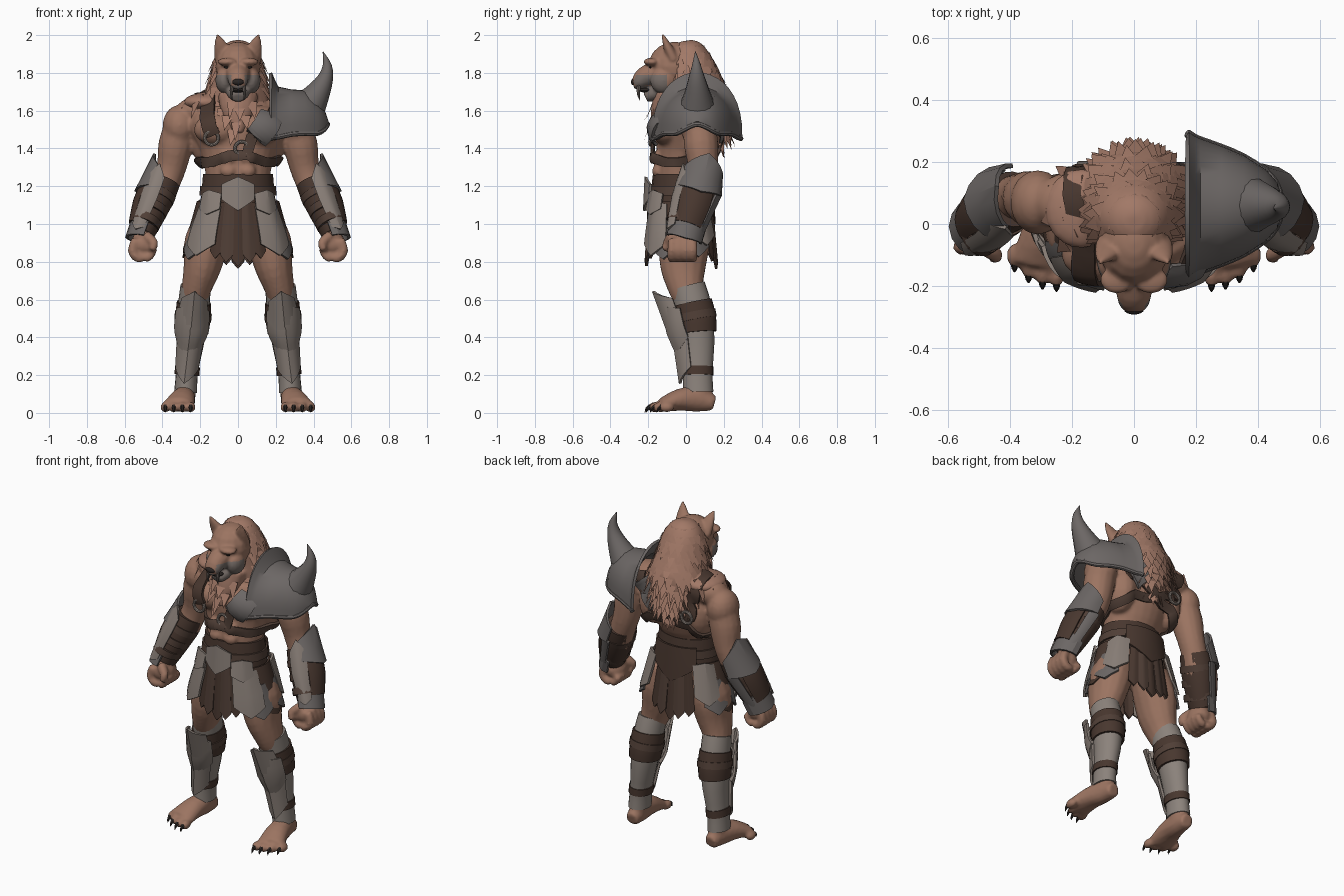
import bpy, bmesh, random
from math import sin, cos, pi, radians
from mathutils import Vector, Matrix
from mathutils.bvhtree import BVHTree

random.seed(4)
cube = bpy.data.objects.get("Cube")
if cube:
    bpy.data.objects.remove(cube)
X, Y = Vector((1, 0, 0)), Vector((0, 1, 0))
FRONT, OUT, BACK = pi / 2, 0, -pi / 2


def material(name, r, g, b):
    m = bpy.data.materials.new(name)
    m.use_nodes = True
    m.diffuse_color = (r, g, b, 1)
    for node in m.node_tree.nodes:
        if node.type == 'BSDF_PRINCIPLED':
            node.inputs['Base Color'].default_value = (r, g, b, 1)
            node.inputs['Roughness'].default_value = 0.8
    return m


skin = material("skin", .33, .175, .12)
fur = material("fur", .36, .19, .135)
muzzle_grey = material("grey muzzle fur", .18, .15, .135)
leather = material("dark leather", .065, .038, .028)
strap_brown = material("strap leather", .08, .049, .037)
steel = material("dark steel", .15, .135, .13)
pale = material("pale steel", .25, .21, .185)
cloth = material("leg cloth", .26, .225, .2)
black = material("claw black", .025, .02, .018)


def finish(name, bm, mat, thick=0, voxel=0, smooth=0, angle=40):
    """Turn a bmesh into a finished object with its modifiers applied."""
    bmesh.ops.recalc_face_normals(bm, faces=bm.faces)
    me = bpy.data.meshes.new(name)
    bm.to_mesh(me)
    bm.free()
    ob = bpy.data.objects.new(name, me)
    bpy.context.scene.collection.objects.link(ob)
    if thick:
        mod = ob.modifiers.new("Solidify", 'SOLIDIFY')
        mod.thickness, mod.offset = thick, 0
    if voxel:
        mod = ob.modifiers.new("Remesh", 'REMESH')
        mod.mode, mod.voxel_size = 'VOXEL', voxel
    if smooth:
        mod = ob.modifiers.new("Smooth", 'SMOOTH')
        mod.factor, mod.iterations = .5, smooth
    dg = bpy.context.evaluated_depsgraph_get()
    me = bpy.data.meshes.new_from_object(ob.evaluated_get(dg))
    ob.modifiers.clear()
    ob.data = me
    me.name = name
    me.materials.clear()
    me.materials.append(mat)
    for p in me.polygons:
        p.use_smooth = True
    me.set_sharp_from_angle(angle=radians(angle))
    return ob


def surface(ob):
    return BVHTree.FromPolygons([v.co for v in ob.data.vertices], [tuple(p.vertices) for p in ob.data.polygons])


def spline(pts, n):
    """Catmull-Rom through (x, y, z, ra, rb) tuples."""
    P = [Vector(p if len(p) == 5 else (*p, p[-1])) for p in pts]
    out = []
    for i in range(len(P) - 1):
        p0, p1, p2, p3 = P[max(i - 1, 0)], P[i], P[i + 1], P[min(i + 2, len(P) - 1)]
        for k in range(n):
            t = k / n
            out.append(p1 + (p2 - p0) * (t / 2) + (p0 * 2 - p1 * 5 + p2 * 4 - p3) * (t * t / 2)
                       + (p1 * 3 - p0 - p2 * 3 + p3) * (t ** 3 / 2))
    return out + [P[-1]]


def frames(path, ref):
    C = [Vector(p[:3]) for p in path]
    for i, p in enumerate(path):
        t = (C[min(i + 1, len(C) - 1)] - C[max(i - 1, 0)]).normalized()
        a = (ref - t * ref.dot(t)).normalized()
        yield C[i], t, a * p[3], t.cross(a) * p[4]


def grid(bm, rows, closed=False, s=1):
    V = [[bm.verts.new((s * p[0], p[1], p[2])) for p in row] for row in rows]
    n = len(V[0])
    for r, q in zip(V, V[1:]):
        for j in range(n if closed else n - 1):
            bm.faces.new((r[j], r[(j + 1) % n], q[(j + 1) % n], q[j]))
    if closed:
        bm.faces.new(V[0])
        bm.faces.new(V[-1])


def tube(bm, pts, both=True, n=3, seg=14, ref=X):
    rows = [[c + a * cos(2 * pi * j / seg) + b * sin(2 * pi * j / seg) for j in range(seg)]
            for c, t, a, b in frames(spline(pts, n), ref)]
    for s in (1, -1) if both else (1,):
        grid(bm, rows, True, s)


def blob(bm, c, r, both=True):
    for s in (1, -1) if both else (1,):
        m = Matrix.Translation((s * c[0], c[1], c[2])) @ Matrix.Diagonal((*r, 1))
        bmesh.ops.create_uvsphere(bm, u_segments=16, v_segments=10, radius=1, matrix=m)


def shell(name, pts, mid, half, mat, tip0=0, tip1=0, ridge=0, both=True):
    """Curved plate on part of a downward limb, with pointed ends and a centre ridge."""
    bm, rows, path = bmesh.new(), [], spline(pts, 2)
    for i, (c, t, a, b) in enumerate(frames(path, X)):
        f, row = i / (len(path) - 1), []
        for j in range(-4, 5):
            u, ang = 1 - abs(j) / 4, mid + half * j / 4
            shift = t * (u * (tip1 * f ** 2 - tip0 * (1 - f) ** 2))
            row.append(c + (a * cos(ang) + b * sin(ang)) * (1 + ridge * u) + shift)
        rows.append(row)
    for s in (1, -1) if both else (1,):
        grid(bm, rows, False, s)
    return finish(name, bm, mat, thick=.014, angle=25)


def wrap(name, pts, mat, both=True):
    bm = bmesh.new()
    tube(bm, pts, both, n=2, seg=20)
    return finish(name, bm, mat)


# Muscular body, fused into one skin
bm = bmesh.new()
tube(bm, [(0, 0, .96, .15, .12), (0, -.02, 1.12, .17, .13), (0, -.03, 1.25, .17, .13), (0, 0, 1.38, .2, .16),
          (0, .02, 1.52, .26, .18), (0, .05, 1.62, .2, .15), (0, .02, 1.74, .11, .12)], False, seg=24)
blob(bm, (.11, -.1, 1.5), (.125, .085, .085))
blob(bm, (.165, .07, 1.45), (.085, .11, .15))
blob(bm, (.19, .07, 1.6), (.14, .1, .08))
blob(bm, (.31, .07, 1.52), (.09, .105, .11))
for z in (1.28, 1.35):
    blob(bm, (.05, -.15, z), (.045, .03, .035))
tube(bm, [(.295, .07, 1.55, .085), (.33, .08, 1.42, .092), (.35, .09, 1.31, .08), (.38, .085, 1.22, .075),
          (.425, .06, 1.12, .08), (.49, 0, .97, .055), (.505, -.01, .9, .05)])
tube(bm, [(.11, 0, 1.03, .11), (.165, -.01, .9, .12, .135), (.19, -.015, .77, .1, .122), (.22, 0, .66, .08, .095),
          (.235, .03, .58, .074, .085), (.24, .055, .48, .08, .095), (.25, .06, .36, .065, .08),
          (.27, .06, .22, .052, .07), (.275, .07, .1, .052, .07), (.28, .08, .04, .045, .05)])
tube(bm, [(.275, .15, .05, .04, .04), (.28, .07, .07, .055, .065), (.295, -.03, .07, .07, .06),
          (.315, -.13, .04, .085, .037)])
# Fists and toes
blob(bm, (.5, -.02, .89), (.065, .08, .065))
for i in range(4):
    y = -.075 + .037 * i
    tube(bm, [(.54, y, .92, .024), (.56, y, .86, .025), (.53, y, .82, .025), (.47, y, .825, .022),
              (.445, y, .87, .02)], seg=8)
    blob(bm, (.25 + .045 * i, -.165 + .007 * i * i, .03), (.026, .04, .028))
tube(bm, [(.49, -.07, .94, .03), (.445, -.1, .9, .025), (.455, -.11, .86, .018)], seg=8)
body = finish("body", bm, skin, voxel=.011, smooth=4, angle=80)
body_tree = surface(body)

# Head with snout, brow, jaw and ears
bm = bmesh.new()
blob(bm, (0, -.06, 1.835), (.12, .14, .13), False)
blob(bm, (.055, -.18, 1.858), (.055, .045, .022))
blob(bm, (.07, -.12, 1.76), (.05, .07, .07))
tube(bm, [(0, -.1, 1.8, .085, .08), (0, -.2, 1.785, .062, .062), (0, -.255, 1.752, .05, .044),
          (0, -.28, 1.745, .032, .028)], False)
tube(bm, [(0, -.08, 1.72, .08, .055), (0, -.17, 1.69, .058, .042), (0, -.215, 1.67, .035, .027)], False)
tube(bm, [(.072, -.07, 1.88, .055, .035), (.092, -.1, 1.945, .036, .022), (.11, -.125, 2.005, .006)])
head = finish("head", bm, skin, voxel=.008, smooth=3, angle=80)
head.data.materials.append(muzzle_grey)
for p in head.data.polygons:
    c = p.center
    if c.y < -.1 and c.z < 1.79 and (abs(c.x) > .035 or c.z < 1.73):
        p.material_index = 1
head_tree = surface(head)

bm = bmesh.new()
blob(bm, (0, -.276, 1.752), (.032, .016, .018), False)
blob(bm, (0, -.215, 1.708), (.042, .036, .012), False)
for s in (1, -1):
    hit = head_tree.ray_cast(Vector((s * .057, -1, 1.83)), Y)[0]
    blob(bm, hit, (.02, .006, .006), False)
finish("nose_mouth_and_eyes", bm, black)

bm = bmesh.new()
tube(bm, [(.032, -.25, 1.735, .011), (.035, -.252, 1.69, .008), (.032, -.245, 1.655, .001)], seg=8)
finish("fangs", bm, muzzle_grey)

bm = bmesh.new()
for i in range(4):
    x, y = .25 + .045 * i, -.19 + .007 * i * i
    tube(bm, [(x, y, .035, .013), (x, y - .018, .022, .009), (x, y - .028, .002, .001)], seg=6)
finish("toe_claws", bm, black)

# Mane core, shoulder ruff and beard
bm = bmesh.new()
tube(bm, [(0, 0, 1.97, .03, .035), (0, .005, 1.94, .085, .08), (0, .02, 1.86, .13, .12), (0, .04, 1.75, .15, .15),
          (0, .075, 1.63, .18, .17), (0, .13, 1.53, .13, .13), (0, .17, 1.46, .05, .06)], False, seg=24)
blob(bm, (-.17, .05, 1.645), (.12, .13, .05), False)
tube(bm, [(0, -.09, 1.69, .11, .08), (0, -.125, 1.58, .085, .065), (0, -.16, 1.48, .025, .025)], False)
mane = finish("mane_core", bm, fur, voxel=.012, smooth=2, angle=80)
tree = surface(mane)

# Layered fur tufts
bm = bmesh.new()
for row in range(14):
    z = 1.945 - .037 * row
    axis = Vector((0, .01 + .011 * row, z))
    for k in range(18):
        a = (k + row % 2 / 2 + random.uniform(-.3, .3)) * pi / 9
        d = Vector((cos(a), sin(a), 0))
        hit, nor = tree.ray_cast(axis + d, -d)[:2]
        if hit is None or (hit.y < -.05 and hit.z > 1.67):
            continue
        side = Vector((-d.y, d.x, 0)) * random.uniform(.022, .034)
        length = random.uniform(.07, .11)
        tip = hit + nor * .026 - Vector((0, 0, length)) + d * .016
        L, R, T = bm.verts.new(hit - side), bm.verts.new(hit + side), bm.verts.new(tip)
        M = bm.verts.new(hit + nor * .014 - Vector((0, 0, length * .3)))
        for f in ((L, M, R), (L, T, M), (M, T, R), (L, R, T)):
            bm.faces.new(f)
finish("mane_tufts", bm, fur, angle=50)


def strap(name, guide, width, mat, lift=.008):
    """Band laid over the body along guide points."""
    path = [Vector(p[:3]) for p in spline([(*g, 0) for g in guide], 6)]
    base = [body_tree.find_nearest(p)[:2] for p in path]
    rows = []
    for i, (p, nor) in enumerate(base):
        t = base[min(i + 1, len(base) - 1)][0] - base[max(i - 1, 0)][0]
        side = nor.cross(t).normalized() * width / 2
        row = []
        for u in (-1, -.4, .4, 1):
            q, qn = body_tree.find_nearest(p + side * u)[:2]
            row.append(q + qn * lift)
        rows.append(row)
    bm = bmesh.new()
    grid(bm, rows)
    return finish(name, bm, mat, thick=.016)


# Chest harness
strap("right_shoulder_strap", [(-.14, -.25, 1.45), (-.17, -.18, 1.58), (-.19, .03, 1.74), (-.18, .2, 1.6),
                               (-.14, .25, 1.46)], .075, leather, .012)
strap("front_cross_strap", [(-.23, -.05, 1.32), (-.13, -.22, 1.34), (.02, -.25, 1.4), (.13, -.2, 1.5),
                            (.2, -.05, 1.62)], .055, strap_brown)
strap("left_rib_strap", [(.02, -.25, 1.4), (.13, -.22, 1.34), (.24, 0, 1.32), (.15, .22, 1.35), (0, .25, 1.39),
                         (-.14, .25, 1.46)], .05, strap_brown)
strap("back_cross_strap", [(-.23, -.05, 1.32), (-.15, .2, 1.34), (0, .25, 1.41), (.14, .25, 1.5),
                           (.2, .12, 1.62)], .055, strap_brown)
strap("chest_plate", [(.09, -.25, 1.42), (.14, -.22, 1.5), (.19, -.14, 1.6)], .13, steel, .018)
strap("back_plate", [(.1, .25, 1.46), (.15, .25, 1.53), (.19, .2, 1.6)], .13, steel, .018)
bm = bmesh.new()
for x, z, side in ((-.14, 1.455, -1), (.02, 1.4, -1), (-.14, 1.455, 1)):
    y = body_tree.ray_cast(Vector((x, side, z)), -Y * side)[0].y + side * .022
    tube(bm, [(x + .036 * cos(k * pi / 8), y, z + .036 * sin(k * pi / 8), .009) for k in range(17)],
         False, n=1, seg=8, ref=Y)
finish("harness_rings", bm, pale)

# Horned pauldron on the left shoulder: x, half depth, top, bottom
rings = [(.172, .232, 1.8, 1.45), (.19, .22, 1.755, 1.46), (.21, .21, 1.72, 1.46), (.28, .185, 1.705, 1.475),
         (.35, .155, 1.7, 1.48), (.42, .11, 1.65, 1.48), (.455, .07, 1.59, 1.5), (.472, .02, 1.54, 1.525)]
bm = bmesh.new()
arc = [pi * j / 20 for j in range(21)]
grid(bm, [[(x, .06 - h * cos(a), lo + (hi - lo) * sin(a) ** .8) for a in arc] for x, h, hi, lo in rings])
finish("pauldron", bm, steel, thick=.016)
bm = bmesh.new()
edge = [(x, .06 - h, lo, .014) for x, h, hi, lo in rings]
tube(bm, edge + [(x, .12 - y, z, r) for x, y, z, r in reversed(edge)], False, n=2, seg=8, ref=Vector((0, 0, 1)))
finish("pauldron_rim", bm, steel)
bm = bmesh.new()
tube(bm, [(.365, .06, 1.61, .1, .1), (.42, .06, 1.69, .068, .07), (.462, .057, 1.77, .042, .045),
          (.472, .055, 1.84, .024), (.45, .05, 1.912, .002)], False)
finish("pauldron_horn", bm, steel)

# Bracers
wrap("bracers", [(.39, .08, 1.23, .085, .092), (.435, .05, 1.12, .088, .1), (.505, -.005, .95, .064, .078)], leather)
shell("elbow_plates", [(.385, .085, 1.26, .085, .105), (.42, .065, 1.17, .105, .12)], OUT - .1, 1.4, steel,
      .09, .04, .12)
shell("bracer_outer_panels", [(.415, .06, 1.17, .1, .112), (.45, .04, 1.09, .1, .11), (.495, .005, .98, .078, .09)],
      OUT, .8, leather, 0, 0, .05)
shell("bracer_front_bars", [(.4, .075, 1.21, .1, .115), (.44, .04, 1.1, .102, .115), (.505, -.005, .96, .074, .09)],
      FRONT - .35, .45, pale, .07, .03, .06)
shell("bracer_back_bars", [(.41, .07, 1.18, .098, .115), (.505, -.005, .96, .074, .09)], BACK + .35, .3, steel)
shell("wrist_cuffs", [(.48, .012, 1.0, .078, .092), (.508, -.01, .92, .076, .09)], OUT, 1.7, steel, .04, .02, .06)
for i, name in enumerate(("upper", "middle", "lower")):
    f = i * .07
    wrap(name + "_bracer_bands", [(.415 + f * .45, .062 - f * .4, 1.17 - f, .092 - f * .1, .104),
                                  (.43 + f * .45, .05 - f * .4, 1.135 - f, .092 - f * .1, .103)], strap_brown)

# Belt
wrap("belt", [(0, -.03, 1.265, .185, .145), (0, -.03, 1.18, .192, .155), (0, -.03, 1.08, .2, .165)], leather, False)
wrap("belt_band", [(0, -.03, 1.2, .2, .165), (0, -.03, 1.15, .205, .17)], strap_brown, False)
shell("belt_buckle", [(0, -.03, 1.21, .205, .172), (0, -.03, 1.13, .21, .18)], FRONT, .42, pale, .04, .06, .06, False)
shell("back_belt_flap", [(0, -.03, 1.22, .2, .165), (0, -.03, 1.1, .215, .18)], BACK, .75, leather, 0, .1, 0, False)
shell("hip_pads", [(0, -.03, 1.16, .215, .175), (0, -.03, 1.08, .235, .195)], FRONT - .72, .3, pale, .02, .03, .07)

# Skirt strips and hip plates
for side, mid, low in (("front", FRONT, .82), ("back", BACK, .8)):
    for i in range(-2, 3):
        reach = low + .02 * abs(i)
        shell(f"{side}_skirt_strip_{i + 3}", [(0, -.03, 1.12, .19, .16), (0, -.025, reach, .25, .178 + .008 * (i % 2))],
              mid + i * .24, .135, (leather, strap_brown)[i % 2], 0, .04, .04, False)
shell("front_hip_plates", [(0, -.03, 1.11, .215, .175), (0, -.02, .98, .265, .205), (0, -.02, .89, .29, .215)],
      .78, .36, pale, .02, .06, .07)
shell("back_hip_plates", [(0, -.03, 1.11, .215, .175), (0, -.02, .93, .275, .205)], -.62, .32, pale, .02, .05, .07)
for side, turn in (("front", .5), ("back", -.4)):
    shell(side + "_hip_lower_plates", [(0, -.03, 1.02, .235, .185), (0, -.02, .87, .285, .205)], turn, .33,
          steel, 0, .05, .05)
shell("side_hip_leathers", [(0, -.03, 1.12, .205, .17), (0, -.02, .87, .28, .2)], OUT, .6, leather, 0, .05, .03)

# Leg wraps
wrap("leg_cloth", [(.225, .01, .67, .08, .092), (.237, .045, .53, .084, .098), (.252, .062, .36, .07, .088),
                   (.27, .062, .22, .058, .078), (.277, .065, .11, .061, .08)], cloth)
wrap("calf_leathers", [(.234, .035, .585, .09, .103), (.239, .052, .5, .094, .108), (.245, .06, .425, .088, .102)],
     leather)
wrap("calf_straps", [(.236, .045, .53, .098, .112), (.24, .053, .49, .098, .112)], strap_brown)
wrap("ankle_straps", [(.267, .062, .245, .066, .084), (.271, .062, .2, .066, .084)], leather)

# Greaves, overlapping pointed plates
shell("knee_plates", [(.227, -.03, .62, .072, .105), (.235, .01, .53, .09, .12)], FRONT - .1, 1.05, pale, .08, .07, .16)
shell("shin_plates", [(.235, .01, .56, .092, .115), (.242, .035, .46, .097, .12), (.25, .05, .4, .08, .1)],
      FRONT - .1, 1.1, pale, .04, .08, .14)
shell("lower_shin_plates", [(.246, .045, .42, .076, .105), (.268, .058, .24, .062, .085)], FRONT - .1, 1.1, pale,
      .02, .08, .12)
